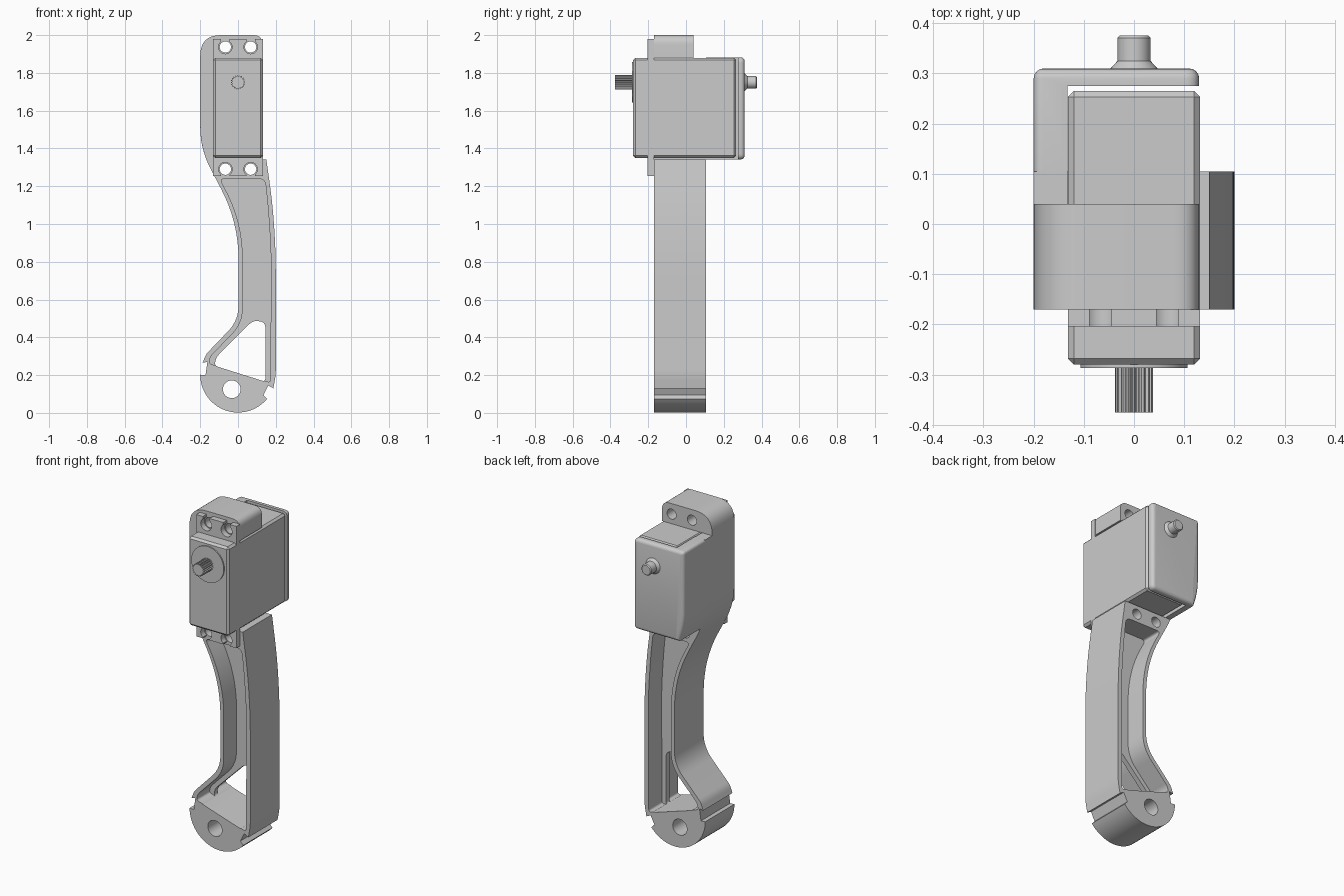
import bpy, bmesh, math
from mathutils import Vector

cube = bpy.data.objects.get("Cube")
if cube:
    bpy.data.objects.remove(cube, do_unlink=True)

grey = bpy.data.materials.new("plain grey")
grey.use_nodes = True
GREY = (0.6, 0.6, 0.6, 1)
grey.diffuse_color = GREY
grey.node_tree.nodes["Principled BSDF"].inputs["Base Color"].default_value = GREY


def fillet(corners, steps=8):
    """Outline from (x, z, tangent length) corners, rounded where length > 0."""
    out = []
    for i, (x, z, t) in enumerate(corners):
        p = Vector((x, z))
        if not t:
            out.append(p)
            continue
        a = Vector(corners[i - 1][:2]) - p
        b = Vector(corners[(i + 1) % len(corners)][:2]) - p
        t = min(t, 0.48 * a.length if corners[i - 1][2] else 0.95 * a.length)
        a, b = p + a.normalized() * t, p + b.normalized() * min(t, 0.95 * b.length)
        for k in range(steps + 1):
            u = k / steps
            out.append(a * (1 - u) ** 2 + p * 2 * u * (1 - u) + b * u * u)
    return out


def circle(x, z, r, n=32, start=0, end=math.tau):
    return [Vector((x + r * math.cos(start + (end - start) * i / n),
                    z + r * math.sin(start + (end - start) * i / n))) for i in range(n)]


def rect(x0, x1, z0, z1):
    return [Vector(p) for p in ((x0, z0), (x1, z0), (x1, z1), (x0, z1))]


def prism(name, outline, y0, y1, bevel=0, back_only=False, segments=1):
    """Extrude an x-z outline along y, optionally bevelling its edges."""
    bm = bmesh.new()
    near, far = ([bm.verts.new((p[0], y, p[1])) for p in outline] for y in (y0, y1))
    bm.faces.new(near)
    bm.faces.new(far[::-1])
    for i in range(len(near)):
        bm.faces.new((near[i - 1], far[i - 1], far[i], near[i]))
    bmesh.ops.recalc_face_normals(bm, faces=bm.faces)
    if bevel:
        edges = [e for e in bm.edges if not back_only or all(v.co.y > y1 - 1e-4 for v in e.verts)]
        bmesh.ops.bevel(bm, geom=edges, offset=bevel, segments=segments, profile=0.5, affect="EDGES")
    return add(name, bm)


def add(name, bm):
    mesh = bpy.data.meshes.new(name)
    bm.to_mesh(mesh)
    bm.free()
    mesh.materials.append(grey)
    obj = bpy.data.objects.new(name, mesh)
    bpy.context.collection.objects.link(obj)
    return obj


def activate(obj):
    bpy.ops.object.select_all(action="DESELECT")
    obj.select_set(True)
    bpy.context.view_layer.objects.active = obj


def cut(obj, outline, y0, y1):
    cutter = prism("cutter", outline, y0, y1)
    mod = obj.modifiers.new("cut", "BOOLEAN")
    mod.operation, mod.solver, mod.object = "DIFFERENCE", "EXACT", cutter
    activate(obj)
    bpy.ops.object.modifier_apply(modifier="cut")
    bpy.data.objects.remove(cutter, do_unlink=True)


def lathe(name, profile, z, n=32):
    """Revolve (radius, y) points about the y axis at height z."""
    bm = bmesh.new()
    rings = [[bm.verts.new((p.x, y, p.y)) for p in circle(0, z, r, n)] for r, y in profile]
    for lo, hi in zip(rings, rings[1:]):
        for i in range(n):
            j = (i + 1) % n
            bm.faces.new((lo[i], lo[j], hi[j], hi[i]))
    bm.faces.new(rings[0])
    bm.faces.new(rings[-1])
    bmesh.ops.recalc_face_normals(bm, faces=bm.faces)
    return add(name, bm)


FRONT, BACK = -0.17, 0.105
AXIS = 1.75
SCREWS = [(x, z) for x in (-0.067, 0.067) for z in (1.29, 1.937)]

# Leg frame: curved arm, round hub with notches, side wall
arm = fillet([
    (0.135, 0.095, 0), (0.16, 0.145, 0), (0.187, 0.13, 0), (0.2, 0.2, 0.03),
    (0.2, 0.85, 0.12), (0.184, 1.1, 0.12), (0.15, 1.342, 0), (-0.133, 1.342, 0),
    (-0.133, 1.88, 0), (-0.2, 1.88, 0), (-0.2, 1.396, 0.12), (0.003, 1.01, 0.2),
    (0.003, 0.49, 0.08), (-0.17, 0.31, 0.02), (-0.187, 0.265, 0),
    (-0.162, 0.27, 0), (-0.172, 0.2, 0)])
arm += circle(0, 0.202, 0.2, 28, math.pi, math.pi + 2.54)
frame = prism("leg_frame", arm, FRONT, BACK)

# Pockets on both faces, leaving a thin web
pocket = fillet([
    (-0.098, 1.24, 0.03), (0.143, 1.24, 0.035), (0.16, 1.08, 0.08), (0.175, 0.85, 0.1),
    (0.172, 0.16, 0.02), (-0.155, 0.262, 0.015), (-0.145, 0.3, 0.015),
    (0.025, 0.475, 0.08), (0.025, 1.015, 0.2)])
cut(frame, pocket, -0.5, -0.05)
cut(frame, pocket, -0.02, 0.5)

# Triangular opening through the web, and the hub bore
cut(frame, fillet([(0.08, 0.49, 0.03), (0.145, 0.48, 0.03), (0.145, 0.165, 0.02),
                   (-0.125, 0.25, 0.02), (-0.115, 0.295, 0.02)]), -0.5, 0.5)
cut(frame, circle(-0.033, 0.125, 0.047), -0.5, 0.5)

# Top cap, with one rounded shoulder
cap = prism("top_cap", fillet([(-0.2, 1.88, 0), (0.13, 1.88, 0), (0.13, 2, 0.05),
                               (-0.2, 2, 0.11)]), FRONT, 0.04)
for x, z in SCREWS:
    cut(cap if z > AXIS else frame, circle(x, z, 0.03, 24), -0.5, 0.5)

# Rear cover: side wall and back plate wrapped round the motor
cover = prism("rear_cover", fillet([
    (0.13, 1.342, 0.03), (0.13, 1.882, 0.03), (-0.2, 1.882, 0.02),
    (-0.2, 1.43, 0.085), (-0.168, 1.342, 0)]), BACK, 0.31, 0.02, True, 4)
cut(cover, rect(-0.133, 0.4, 1.2, 2.1), -0.1, 0.275)

# Motor body and mounting flange with open screw slots
body = prism("motor_body", rect(-0.132, 0.132, 1.35, 1.88), -0.28, 0.265, 0.012)
flange = prism("motor_flange", rect(-0.132, 0.132, 1.255, 1.98), -0.204, FRONT)
for x, z in SCREWS:
    cut(flange, circle(x, z, 0.036, 24), -0.5, 0.5)
    end = 1.2 if z < AXIS else 2.1
    cut(flange, rect(x - 0.022, x + 0.022, min(z, end), max(z, end)), -0.5, 0.5)

# Output boss, splined shaft and rear pivot pin
boss = lathe("output_boss", [(0.107, -0.27), (0.107, -0.287)], AXIS, 48)
teeth = 20
spline = [Vector((r * math.cos(a), AXIS + r * math.sin(a)))
          for i in range(teeth * 4)
          for r, a in [((0.038 if i % 4 < 2 else 0.032), math.tau * i / (teeth * 4))]]
shaft = prism("output_shaft", spline, -0.376, -0.28)
pin = lathe("rear_pivot", [(0.047, 0.305), (0.047, 0.31), (0.033, 0.325),
                           (0.033, 0.371), (0.028, 0.376)], AXIS)

for obj in (frame, cap, cover, body, flange, boss, shaft, pin):
    activate(obj)
    bpy.ops.object.shade_smooth_by_angle(angle=math.radians(30))
